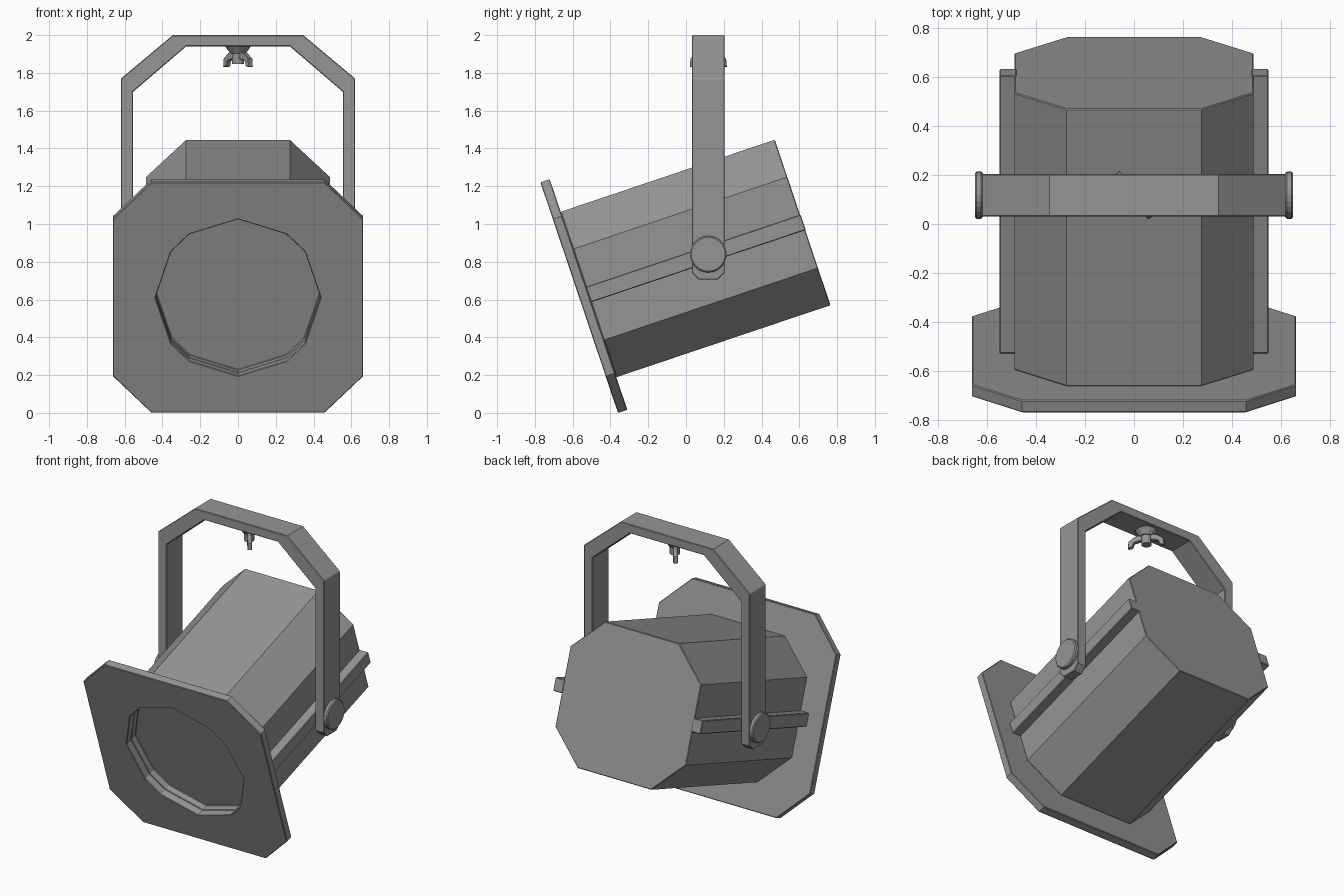
import bpy, bmesh, math
from mathutils import Matrix, Vector

cube = bpy.data.objects.get("Cube")
if cube:
    bpy.data.objects.remove(cube, do_unlink=True)

grey = bpy.data.materials.new("painted grey metal")
grey.use_nodes = True
COLOUR = (0.3, 0.3, 0.3, 1)
grey.diffuse_color = COLOUR
grey.node_tree.nodes["Principled BSDF"].inputs["Base Color"].default_value = COLOUR

PIVOT = Vector((0, 0.118, 0.84))
TILT = Matrix.Translation(PIVOT) @ Matrix.Rotation(math.radians(18.6), 4, 'X')


def finish(name, bm, matrix=Matrix(), bevel=0.004):
    bmesh.ops.recalc_face_normals(bm, faces=bm.faces[:])
    mesh = bpy.data.meshes.new(name)
    bm.to_mesh(mesh)
    bm.free()
    mesh.materials.append(grey)
    ob = bpy.data.objects.new(name, mesh)
    bpy.context.collection.objects.link(ob)
    ob.matrix_world = matrix
    if bevel:
        mod = ob.modifiers.new("soft_edge", 'BEVEL')
        mod.width = bevel
        mod.segments = 1
        mod.limit_method = 'ANGLE'
        mod.angle_limit = math.radians(50)
    return ob


def loop(bm, outline, y):
    verts = [bm.verts.new((x, y, z)) for x, z in outline]
    n = len(verts)
    return verts, [bm.edges.new((verts[i], verts[(i + 1) % n])) for i in range(n)]


def walls(bm, a, b):
    for i in range(len(a)):
        j = (i + 1) % len(a)
        bm.faces.new((a[i], a[j], b[j], b[i]))


def prism(outline, y0, y1, hole=None, depth=None):
    """Extrude an x-z outline along y; the hole is a recess if depth is given."""
    bm = bmesh.new()
    front, front_edges = loop(bm, outline, y0)
    back, back_edges = loop(bm, outline, y1)
    walls(bm, front, back)
    if not hole:
        bm.faces.new(front)
        bm.faces.new(back)
        return bm
    rim, rim_edges = loop(bm, hole, y0)
    floor, floor_edges = loop(bm, hole, y0 + depth if depth else y1)
    walls(bm, rim, floor)
    bmesh.ops.triangle_fill(bm, edges=front_edges + rim_edges, use_beauty=True)
    if depth:
        bm.faces.new(floor)
        bm.faces.new(back)
    else:
        bmesh.ops.triangle_fill(bm, edges=back_edges + floor_edges, use_beauty=True)
    return bm


def octagon(w, h, cx, cz):
    quarter = [(w, h - cz), (w - cx, h)]
    right = [(x, -z) for x, z in reversed(quarter)] + quarter
    return right + [(-x, -z) for x, z in right]


def cylinder(bm, radius, length, matrix, sides=24, top=None):
    bmesh.ops.create_cone(bm, cap_ends=True, segments=sides, radius1=radius,
                          radius2=radius if top is None else top,
                          depth=length, matrix=matrix)


# Lamp opening: a circle with uneven facets
opening = [(0.437 * math.cos(math.radians(q + a)), 0.437 * math.sin(math.radians(q + a)))
           for q in (0, 90, 180, 270) for a in (0, 36, 54)]

# Tilted housing and front frame
finish("front_frame", prism(octagon(0.663, 0.644, 0.205, 0.205), -0.721, -0.669, opening), TILT)
finish("housing", prism(octagon(0.488, 0.462, 0.213, 0.208), -0.669, 0.527, opening, 0.045), TILT)

# Side rails, pivot pins and clamp knobs
for side, s in (("left", 1), ("right", -1)):
    rail = [(s * 0.48, -0.043), (s * 0.55, -0.043), (s * 0.55, 0.043), (s * 0.48, 0.043)]
    finish(side + "_rail", prism(rail, -0.669, 0.53), TILT)
    for part, radius, start, end in (("pin", 0.04, 0.48, 0.62), ("knob", 0.097, 0.618, 0.65)):
        bm = bmesh.new()
        cylinder(bm, radius, end - start, Matrix.Rotation(math.pi / 2, 4, 'Y'))
        place = Matrix.Translation(PIVOT + Vector((s * (start + end) / 2, 0, 0)))
        finish(side + "_" + part, bm, place, 0.007)

# Hanging yoke with clipped leg ends
half = [(0.555, 0.705), (0.62, 0.705), (0.62, 1.77), (0.345, 2.0)]
inner = [(0.275, 1.94), (0.555, 1.70)]
outline = (half + [(-x, z) for x, z in reversed(half)]
           + [(-x, z) for x, z in reversed(inner)] + inner)
bm = prism(outline, 0.031, 0.205)
ends = [e for e in bm.edges if all(v.co.z < 0.71 for v in e.verts)
        and abs(e.verts[0].co.y - e.verts[1].co.y) < 0.001]
bmesh.ops.bevel(bm, geom=ends, offset=0.038, segments=1, affect='EDGES', profile=0.5)
finish("yoke", bm)

# Wing nut under the yoke
NUT = Matrix.Translation((0, 0.118, 0)) @ Matrix.Rotation(math.radians(-53), 4, 'Z')
bm = bmesh.new()
cylinder(bm, 0.04, 0.04, Matrix.Translation((0, 0, 1.922)), 12, 0.07)
cylinder(bm, 0.032, 0.08, Matrix.Translation((0, 0, 1.886)), 12)
finish("wing_nut_hub", bm, NUT, 0)
for side, s in (("left", 1), ("right", -1)):
    wing = [(0.02, 1.915), (0.07, 1.905), (0.11, 1.875), (0.115, 1.83),
            (0.085, 1.835), (0.075, 1.865), (0.02, 1.875)]
    finish(side + "_wing", prism([(s * x, z) for x, z in wing], -0.014, 0.014), NUT, 0.003)
